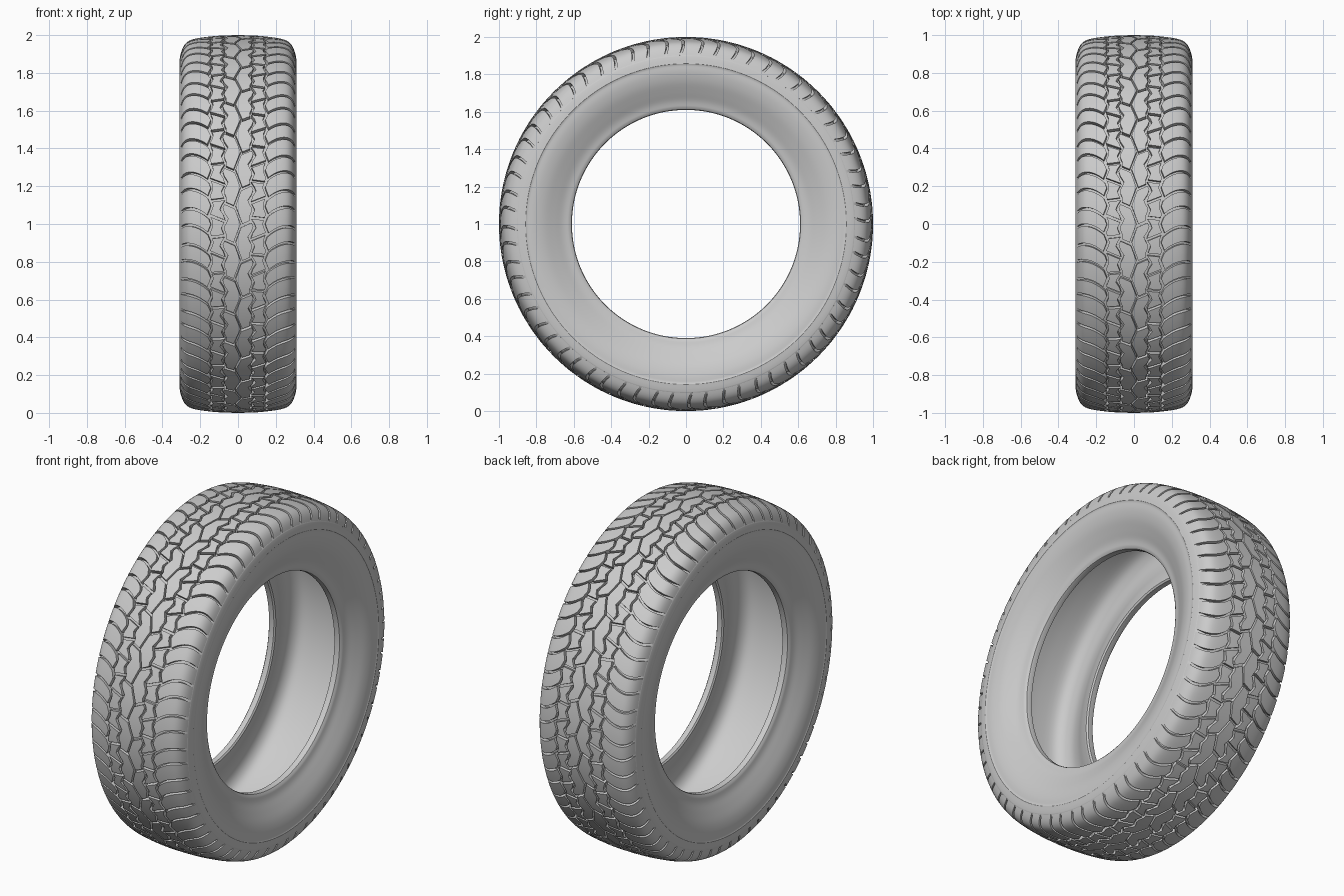
import bpy, bmesh, math
from mathutils import Vector

if "Cube" in bpy.data.objects:
    bpy.data.objects.remove(bpy.data.objects["Cube"], do_unlink=True)

rubber = bpy.data.materials.new("grey_rubber")
rubber.use_nodes = True
GREY = (0.6, 0.6, 0.6, 1.0)
rubber.diffuse_color = GREY
bsdf = rubber.node_tree.nodes["Principled BSDF"]
bsdf.inputs["Base Color"].default_value = GREY
bsdf.inputs["Roughness"].default_value = 0.7

PITCHES = 32
PITCH = 2 * math.pi / PITCHES
DEPTH = 0.024      # groove depth
W_END = 0.345      # arc length from the crown to the end of the shoulder lugs


def smooth_line(pts, steps=6):
    """Catmull-Rom curve through (x, radius) points."""
    p = [Vector(q) for q in pts]
    p = [2 * p[0] - p[1]] + p + [2 * p[-1] - p[-2]]
    out = []
    for a, b, c, d in zip(p, p[1:], p[2:], p[3:]):
        for k in range(steps):
            t = k / steps
            out.append(0.5 * (2 * b + (c - a) * t + (2 * a - 5 * b + 4 * c - d) * t * t
                              + (3 * b - a - 3 * c + d) * t ** 3))
    return out + [p[-2]]


# Tread profile as (x, radius), from the crown to the shoulder crease
tread = smooth_line([(0, 1.0), (0.10, 0.997), (0.20, 0.986), (0.255, 0.972),
                     (0.281, 0.952), (0.296, 0.925), (0.306, 0.89), (0.311, 0.857)])


def tread_point(w, drop=0.0):
    """Point at arc length w along the tread, sunk by drop along the normal."""
    for a, b in zip(tread, tread[1:]):
        step = (b - a).length
        if w <= step or b is tread[-1]:
            d = (b - a) / step
            return a + d * w - Vector((-d.y, d.x)) * drop
        w -= step


def floor_depth(w):
    return DEPTH * max(0.0, min(1.0, (W_END - w) / 0.05))


def place(x, r, angle):
    return (x, -r * math.cos(angle), 1 + r * math.sin(angle))


def finish(name, bm):
    mesh = bpy.data.meshes.new(name)
    bm.to_mesh(mesh)
    bm.free()
    mesh.materials.append(rubber)
    ob = bpy.data.objects.new(name, mesh)
    bpy.context.collection.objects.link(ob)
    bpy.ops.object.select_all(action='DESELECT')
    ob.select_set(True)
    bpy.context.view_layer.objects.active = ob
    bpy.ops.object.shade_smooth_by_angle(angle=math.radians(32))


# Carcass: groove floor, sidewall, bead and hollow lining, revolved
def build_carcass(segments=192):
    half = [tread_point(W_END * k / 24, floor_depth(W_END * k / 24)) for k in range(25)]
    half += [q for q in tread if q.y < half[-1].y - 0.004]
    half += smooth_line([(0.3085, 0.853), (0.306, 0.81), (0.293, 0.76), (0.268, 0.705),
                         (0.246, 0.66), (0.236, 0.624)], 4)
    half += [Vector(q) for q in [(0.228, 0.613), (0.218, 0.610), (0.196, 0.611), (0.190, 0.621)]]
    half += smooth_line([(0.192, 0.632), (0.215, 0.69), (0.247, 0.76), (0.264, 0.83),
                         (0.250, 0.89), (0.205, 0.925), (0.10, 0.938), (0, 0.94)], 4)
    loop = half + [Vector((-q.x, q.y)) for q in reversed(half[1:-1])]
    bm = bmesh.new()
    rings = [[bm.verts.new(place(q.x, q.y, 2 * math.pi * k / segments)) for q in loop]
             for k in range(segments)]
    n = len(loop)
    for k in range(segments):
        a, b = rings[k], rings[(k + 1) % segments]
        for i in range(n):
            j = (i + 1) % n
            bm.faces.new((a[i], a[j], b[j], b[i]))
    bmesh.ops.recalc_face_normals(bm, faces=bm.faces)
    finish("tyre_carcass", bm)


def zigzag(s, period):
    """Triangle wave from -1 to 1."""
    t = (s / period) % 1.0
    return 4 * abs(t - 0.5) - 1


# Lines that separate the tread rows: s runs round the tyre, w across it
def centre_line(s):
    return 0.018 * zigzag(s, PITCH)


def inner_line(s):
    return 0.074 + 0.013 * zigzag(s + 0.02, PITCH / 2) + 0.006 * zigzag(s, PITCH)


def main_line(s):
    return 0.148 + 0.010 * zigzag(s + 0.05, PITCH / 2)


# Cross grooves of each row
def centre_cut(k, w):
    return k * PITCH + 0.45 * (w - 0.04)


def middle_cut(k, w):
    return k * PITCH / 2 + (0.40 if k % 2 else -0.12) * (w - 0.11) + 0.03


def shoulder_cut(k, w):
    t = max(0.0, min(1.0, (w - 0.135) / 0.20))
    return k * PITCH / 2 - 0.085 * (1 - t) ** 2.6 - 0.03 * t ** 3 + (0.008 if k % 2 else 0)


def add_block(bm, side, lo, hi, start, end, nu, nv):
    """Raised tread block between two lengthwise lines and two cross grooves."""
    shift = 0 if side > 0 else PITCH / 2
    top, low = {}, {}
    for i in range(nu + 1):
        for j in range(nv + 1):
            u, v = i / nu, j / nv
            w = lo(0) + (hi(0) - lo(0)) * u
            for _ in range(8):
                s = start(w) + (end(w) - start(w)) * v
                w = lo(s) + (hi(s) - lo(s)) * u
            q = tread_point(w)
            top[i, j] = bm.verts.new(place(side * q.x, q.y, s + shift))
            if i in (0, nu) or j in (0, nv):
                q = tread_point(w, floor_depth(w) + 0.004)
                low[i, j] = bm.verts.new(place(side * q.x, q.y, s + shift))

    def face(*vs):
        bm.faces.new(vs if side > 0 else vs[::-1])

    for i in range(nu):
        for j in range(nv):
            face(top[i, j], top[i + 1, j], top[i + 1, j + 1], top[i, j + 1])
    ring = ([(i, 0) for i in range(nu)] + [(nu, j) for j in range(nv)]
            + [(i, nv) for i in range(nu, 0, -1)] + [(0, j) for j in range(nv, 0, -1)])
    for a, b in zip(ring, ring[1:] + ring[:1]):
        face(top[b], top[a], low[a], low[b])


def build_row(name, side, count, lo, hi, cut, gap, nu, nv):
    bm = bmesh.new()
    for k in range(count):
        add_block(bm, side, lo, hi,
                  lambda w: cut(k, w) + gap / 2, lambda w: cut(k + 1, w) - gap / 2, nu, nv)
    finish(name, bm)


build_carcass()

# Tread rows, staggered by half a pitch from side to side
for side, label in ((1, "left"), (-1, "right")):
    build_row(label + "_centre_blocks", side, PITCHES,
              lambda s: centre_line(s) + 0.005, lambda s: inner_line(s) - 0.006,
              centre_cut, 0.015, 3, 8)
    build_row(label + "_middle_blocks", side, PITCHES * 2,
              lambda s: inner_line(s) + 0.006, lambda s: main_line(s) - 0.008,
              middle_cut, 0.014, 3, 4)
    build_row(label + "_shoulder_lugs", side, PITCHES * 2,
              lambda s: main_line(s) + 0.006, lambda s: W_END,
              shoulder_cut, 0.014, 14, 4)
